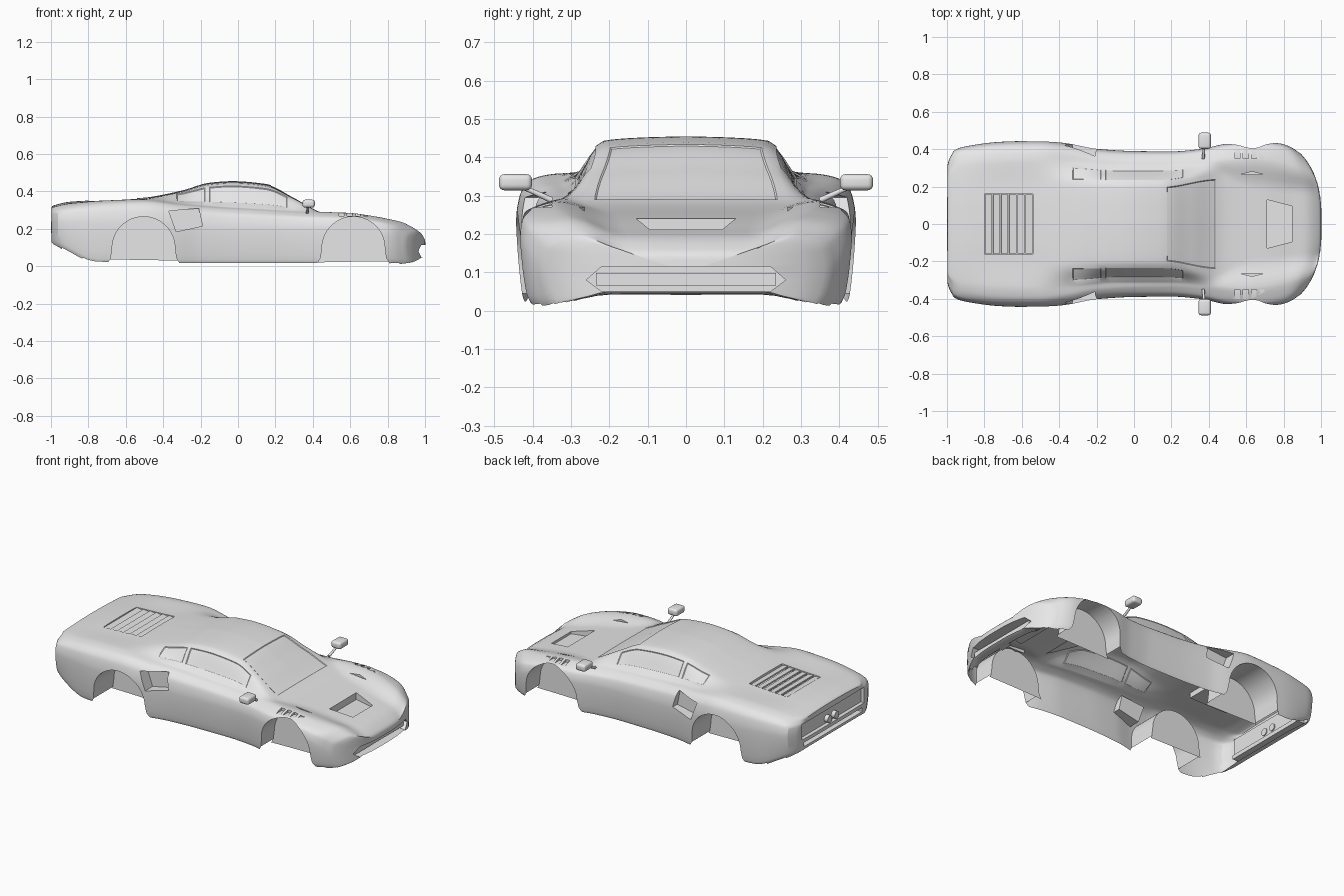
import bpy, bmesh, math
from mathutils import Vector, Matrix

if "Cube" in bpy.data.objects:
    bpy.data.objects.remove(bpy.data.objects["Cube"])

paint = bpy.data.materials.new("grey_paint")
paint.diffuse_color = (0.8, 0.8, 0.8, 1)
paint.use_nodes = True
paint.node_tree.nodes["Principled BSDF"].inputs["Base Color"].default_value = paint.diffuse_color


def pchip(tab, x):
    """Smooth, non-overshooting curve through (x, value) pairs."""
    if x <= tab[0][0]:
        return tab[0][1]
    if x >= tab[-1][0]:
        return tab[-1][1]
    n = len(tab)
    d = [(tab[i + 1][1] - tab[i][1]) / (tab[i + 1][0] - tab[i][0]) for i in range(n - 1)]

    def tangent(i):
        if i == 0 or i == n - 1:
            return d[0] if i == 0 else d[-1]
        a, b = d[i - 1], d[i]
        return 2 * a * b / (a + b) if a * b > 0 else 0
    i = max(k for k in range(n - 1) if tab[k][0] <= x)
    h = tab[i + 1][0] - tab[i][0]
    t = (x - tab[i][0]) / h
    return ((2*t**3 - 3*t*t + 1) * tab[i][1] + (t**3 - 2*t*t + t) * h * tangent(i)
            + (3*t*t - 2*t**3) * tab[i + 1][1] + (t**3 - t*t) * h * tangent(i + 1))


# Body lines along the length
WIDTH = [(-.99, .345), (-.96, .395), (-.9, .415), (-.7, .44), (-.5, .445), (-.35, .43), (-.2, .402),
         (0, .39), (.2, .388), (.35, .4), (.5, .43), (.65, .44), (.8, .43), (.9, .41), (1, .37)]
SILL = [(-.99, .12), (-.9, .07), (-.8, .02), (-.75, .01), (-.6, .008), (-.3, .004), (.4, .004),
        (.8, .008), (.95, .012), (1, .02)]
WAIST = [(-1, .24), (-.5, .22), (0, .2), (.6, .2), (.85, .16), (1, .11)]
BELT = [(-.99, .315), (-.9, .335), (-.7, .352), (-.5, .358), (-.3, .337), (-.1, .32), (.1, .309),
        (.4, .292), (.6, .285), (.7, .272), (.8, .255), (.9, .235), (1, .19)]
BELT_Y = [(-.99, .28), (-.9, .31), (-.5, .33), (-.3, .325), (-.1, .31), (.2, .31), (.4, .325), (.6, .34), (1, .27)]
TOP = [(-.99, .325), (-.9, .345), (-.6, .36), (-.5, .367), (-.3, .405), (-.15, .447), (-.03, .455),
       (.15, .44), (.3, .368), (.45, .287), (.5, .273), (.71, .24), (.84, .213), (.93, .193), (1, .15)]
EDGE_Y = [(-.99, .2), (-.5, .22), (-.3, .215), (.15, .215), (.45, .265), (.55, .22), (.62, .2), (1, .16)]
EDGE_DROP = [(-1, .005), (-.5, .005), (-.1, .012), (.15, .012), (.5, 0)]
LIFT = [(-1, 0), (-.8, .03), (1, .03)]
SUB = 5


def section(x):
    """Half cross-section from floor centre round the side to roof centre."""
    w, zb, zm, zs = (pchip(t, x) for t in (WIDTH, SILL, WAIST, BELT))
    yg, zc, yt = (pchip(t, x) for t in (BELT_Y, TOP, EDGE_Y))
    zt, lift = zc - pchip(EDGE_DROP, x), pchip(LIFT, x)
    key = [(0, zb + lift), (.2, zb + lift), (w - .035, zb), (w - .014, zb + .03), (w, zm),
           (w - .012, zm + .6 * (zs - zm)), (w - .05, zs - .012), (yg, zs), (yt, zt),
           (yt / 2, zc - (zc - zt) * .25), (0, zc)]
    s = [0]
    for a, b in zip(key, key[1:]):
        s.append(s[-1] + math.dist(a, b))
    ys = [(s[i], k[0]) for i, k in enumerate(key)]
    zz = [(s[i], k[1]) for i, k in enumerate(key)]
    ts = [s[i] + (s[i + 1] - s[i]) * k / SUB for i in range(len(key) - 1) for k in range(SUB)]
    return [(pchip(ys, t), pchip(zz, t)) for t in ts] + [key[-1]]


def smooth(ob, angle=30):
    bpy.ops.object.select_all(action='DESELECT')
    ob.select_set(True)
    bpy.context.view_layer.objects.active = ob
    bpy.ops.object.shade_smooth_by_angle(angle=math.radians(angle))


def finish(name, bm, angle=30):
    bmesh.ops.recalc_face_normals(bm, faces=bm.faces[:])
    if bm.calc_volume(signed=True) < 0:
        bmesh.ops.reverse_faces(bm, faces=bm.faces[:])
    me = bpy.data.meshes.new(name)
    bm.to_mesh(me)
    bm.free()
    me.materials.append(paint)
    ob = bpy.data.objects.new(name, me)
    bpy.context.collection.objects.link(ob)
    smooth(ob, angle)
    return ob


def prism(pts, axis, a, b):
    """Extrude a 2D outline along an axis from a to b."""
    def place(p, t):
        return {'x': (t, *p), 'y': (p[0], t, p[1]), 'z': (*p, t)}[axis]
    bm = bmesh.new()
    lo, hi = ([bm.verts.new(place(p, t)) for p in pts] for t in (a, b))
    n = len(pts)
    bm.faces.new(lo)
    bm.faces.new(hi[::-1])
    for i in range(n):
        bm.faces.new((lo[i], hi[i], hi[(i + 1) % n], lo[(i + 1) % n]))
    return bm


def rect(a, b, c, d):
    return [(a, c), (b, c), (b, d), (a, d)]


def volume(me):
    bm = bmesh.new()
    bm.from_mesh(me)
    v = bm.calc_volume(signed=True)
    bm.free()
    return v


def cut(body, *outline):
    """Subtract one prism, keeping the first solver result that is sound."""
    cutter = finish("cutter", prism(*outline))
    cutter.hide_render = True
    before, count = volume(body.data), len(body.data.polygons)
    for solver in ('MANIFOLD', 'EXACT', 'FLOAT'):
        mod = body.modifiers.new("cut", 'BOOLEAN')
        mod.operation, mod.solver, mod.object = 'DIFFERENCE', solver, cutter
        deps = bpy.context.evaluated_depsgraph_get()
        me = bpy.data.meshes.new_from_object(body.evaluated_get(deps))
        body.modifiers.remove(mod)
        if len(me.polygons) > .7 * count and .85 * before < volume(me) < before - 1e-7:
            body.data = me
            break
    bpy.data.objects.remove(cutter)


def bowed(x, y, z):
    t = max(0, (x - .7) / .3)
    return x - .07 * t * t * (abs(y) / .33) ** 3, y, z


# Body skin: rings along the length, closed by shrinking rings at both ends
rows = [(-.999, .25), (-.998, .6), (-.996, .93), (-.992, .975)]
rows += [(-.985 + 1.97 * i / 90, 1) for i in range(91)]
rows += [(.992, .97), (.997, .91), (1, .82), (1.001, .6), (1.002, .4), (1.003, .2)]
bm = bmesh.new()
rings = []
for x, s in rows:
    half = section(x)
    mid = (half[0][1] + half[-1][1]) / 2
    loop = half + [(-y, z) for y, z in half[-2:0:-1]]
    rings.append([bm.verts.new(bowed(x, y * s, mid + (z - mid) * s)) for y, z in loop])
n = len(rings[0])
windows = {}
for r0, r1 in zip(rings, rings[1:]):
    for j in range(n):
        k = (j + 1) % n
        f = bm.faces.new((r0[j], r0[k], r1[k], r1[j]))
        x, col = f.calc_center_median().x, min(j, n - 1 - j)
        if col >= 8 * SUB + 1 and .17 < x < .43:
            windows.setdefault("screen", []).append(f)
        elif 7 * SUB < col < 8 * SUB - 1 and (-.15 < x < .27 or -.32 < x < -.17):
            windows.setdefault((x > -.16, j < n / 2), []).append(f)
for ring, x in ((rings[0], -.999), (rings[-1], 1.003)):
    mid = bm.verts.new((x, 0, sum(v.co.z for v in ring) / n))
    for j in range(n):
        bm.faces.new((ring[j], ring[(j + 1) % n], mid))
bmesh.ops.recalc_face_normals(bm, faces=bm.faces[:])
if bm.calc_volume(signed=True) < 0:
    bmesh.ops.reverse_faces(bm, faces=bm.faces[:])
for group in windows.values():
    bmesh.ops.inset_region(bm, faces=group, thickness=.004, depth=-.003, use_even_offset=True)
body = finish("body_shell", bm)

# Wheel arches, side intakes, fender louvres and scoops
arch = [(.168 * math.cos(math.pi * i / 32), .097 + .168 * math.sin(math.pi * i / 32)) for i in range(33)]
arch = [(.24, -.06), (.195, .012), (.175, .045)] + arch + [(-.175, .045), (-.195, .012), (-.24, -.06)]
for s in (1, -1):
    for cx, inner in ((.617, .29), (-.505, .24)):
        cut(body, [(cx + x, z) for x, z in arch], 'y', s * inner, s * .6)
    cut(body, [(-.37, .295), (-.21, .31), (-.19, .215), (-.33, .185)], 'y', s * .355, s * .6)
    for i in range(4):
        x = .54 + .0435 * i
        cut(body, rect(x, x + .028, s * .35, s * .41), 'z', .2685, .5)
    cut(body, [(.57, s * .265), (.69, s * .265), (.63, s * .28)], 'z', .25, .5)
# Hood vent, engine bay, nose grille, tail panel and slot
cut(body, [(.71, -.13), (.845, -.095), (.845, .095), (.71, .13)], 'z', .198, .5)
cut(body, rect(-.8, -.54, -.16, .16), 'z', .33, .5)
cut(body, [(-.26, .08), (-.22, .05), (.22, .05), (.26, .08), (.22, .115), (-.22, .115)], 'x', .93, 1.1)
cut(body, rect(-.3, .3, .19, .285), 'x', -1.1, -.975)
cut(body, rect(-.28, .28, .143, .168), 'x', -1.1, -.95)

# Open underside
bm = bmesh.new()
bm.from_mesh(body.data)
bm.normal_update()
floor = [f for f in bm.faces if f.normal.z < -.5
         and f.calc_center_median().z < .165 and -.945 < f.calc_center_median().x < .93]
bmesh.ops.delete(bm, geom=floor, context='FACES')
bm.to_mesh(body.data)
bm.free()
smooth(body)

# Engine cover slats
bm = bmesh.new()
for i in range(6):
    x = -.778 + .0433 * i
    m = Matrix.Translation((x, 0, pchip(TOP, x) - .012)) @ Matrix.Rotation(.15, 4, 'Y')
    bmesh.ops.create_cube(bm, size=1, matrix=m @ Matrix.Diagonal((.037, .318, .008, 1)))
finish("engine_slats", bm)

# Nose grille bar
finish("grille_bar", prism(rect(-.235, .235, .065, .098), 'x', .932, .958))

# Tail lamps
bm = bmesh.new()
for s in (1, -1):
    m = Matrix.Translation((-.984, s * .034, .217)) @ Matrix.Rotation(math.pi / 2, 4, 'Y')
    bmesh.ops.create_cone(bm, cap_ends=True, segments=24, radius1=.022, radius2=.022, depth=.03, matrix=m)
finish("tail_lamps", bm)

# Door mirrors on stalks
for s, side in ((1, "left"), (-1, "right")):
    bm = bmesh.new()
    m = Matrix.Translation((.378, s * .445, .335)) @ Matrix.Diagonal((.066, .086, .042, 1))
    bmesh.ops.create_cube(bm, size=1, matrix=m)
    bmesh.ops.bevel(bm, geom=bm.edges[:], offset=.014, segments=4, profile=.5, affect='EDGES')
    finish(side + "_mirror", bm, 40)
    bm = bmesh.new()
    a, b = Vector((.37, s * .35, .288)), Vector((.375, s * .425, .322))
    m = Matrix.Translation((a + b) / 2) @ (b - a).to_track_quat('Z', 'Y').to_matrix().to_4x4()
    bmesh.ops.create_cone(bm, cap_ends=True, segments=12, radius1=.008, radius2=.006,
                          depth=(b - a).length, matrix=m)
    finish(side + "_mirror_stalk", bm, 40)
